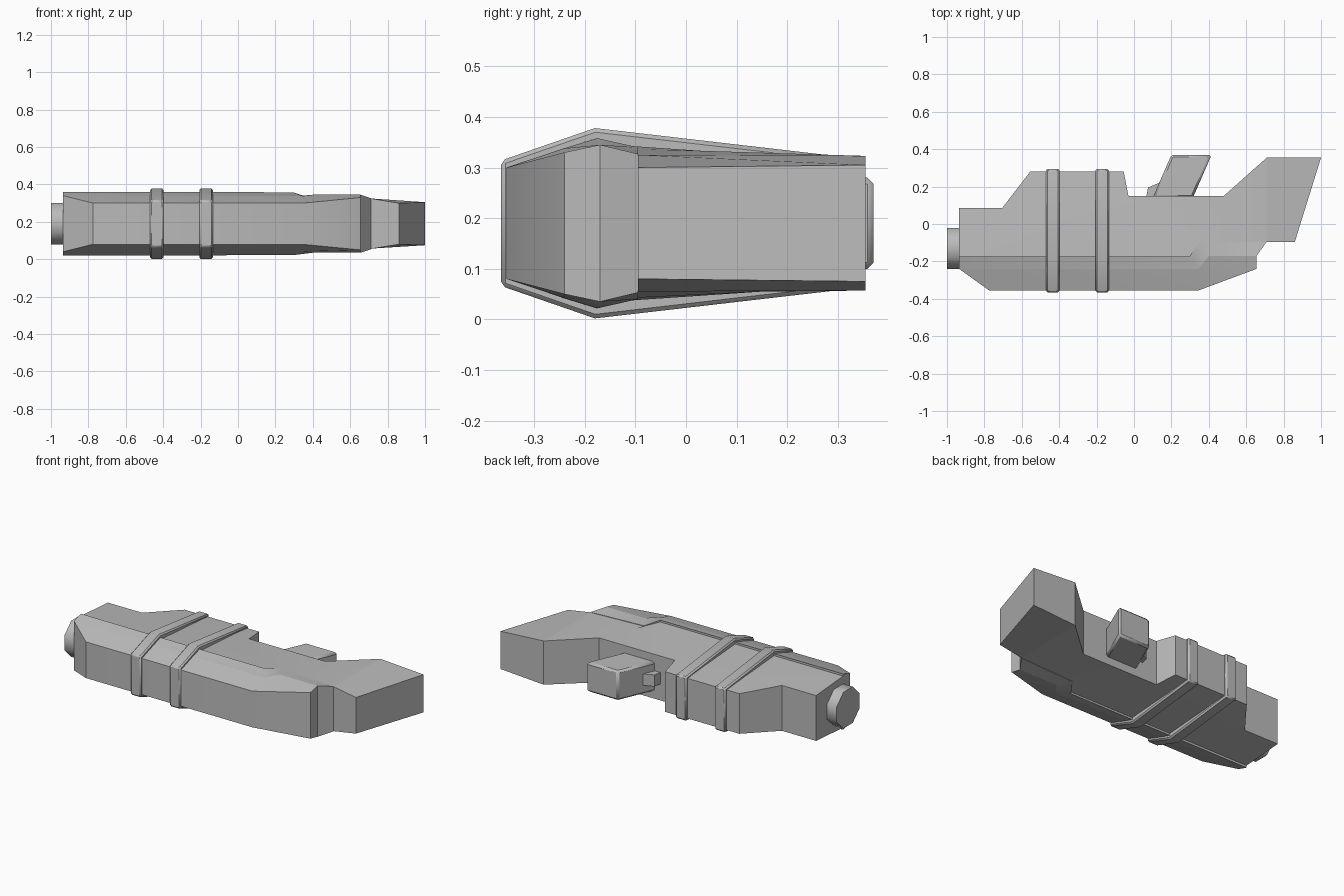
import bpy, bmesh, math
from mathutils import Matrix

cube = bpy.data.objects.get("Cube")
if cube:
    bpy.data.objects.remove(cube, do_unlink=True)

MID = 0.19  # height of the symmetry plane

grey = bpy.data.materials.new("plain_grey")
grey.use_nodes = True
grey.diffuse_color = (0.5, 0.5, 0.5, 1)
grey.node_tree.nodes["Principled BSDF"].inputs["Base Color"].default_value = (0.5, 0.5, 0.5, 1)


def finish(name, bm, smooth=30, bevel=0):
    bmesh.ops.recalc_face_normals(bm, faces=bm.faces)
    mesh = bpy.data.meshes.new(name)
    bm.to_mesh(mesh)
    bm.free()
    mesh.materials.append(grey)
    mesh.shade_smooth()
    mesh.set_sharp_from_angle(angle=math.radians(smooth))
    obj = bpy.data.objects.new(name, mesh)
    bpy.context.collection.objects.link(obj)
    if bevel:
        mod = obj.modifiers.new("edge_bevel", "BEVEL")
        mod.width = bevel
        mod.segments = 1
        mod.limit_method = "ANGLE"
        mod.angle_limit = math.radians(40)
    return obj


def slab(name, points, patches=None, bevel=0):
    """Plan outline of (x, y, half height), mirrored about the middle plane."""
    bm = bmesh.new()
    top = [bm.verts.new((x, y, MID + h)) for x, y, h in points]
    low = [bm.verts.new((x, y, MID - h)) for x, y, h in points]
    n = len(points)
    for patch in patches or [range(n)]:
        bm.faces.new([top[i] for i in patch])
        bm.faces.new([low[i] for i in reversed(patch)])
    for i in range(n):
        j = (i + 1) % n
        bm.faces.new((top[i], low[i], low[j], top[j]))
    return finish(name, bm, bevel=bevel)


# Sloped armour along the front
slab("front_shell",
     [(-.935, -.24, .15), (-.775, -.355, .11), (.345, -.355, .11), (.655, -.24, .14),
      (.655, -.17, .155), (.40, -.17, .155), (.345, -.24, .148)],
     [(0, 1, 2, 6), (2, 3, 5, 6), (3, 4, 5)])

# Raised strip with a jog, between the shell and the body
slab("ridge_strip",
     [(-.935, -.24, .15), (.345, -.24, .148), (.40, -.17, .155), (.655, -.17, .155),
      (.71, -.095, .137), (.35, -.095, .15), (.295, -.175, .168), (-.935, -.175, .17)],
     [(0, 1, 6, 7), (1, 2, 5, 6), (2, 3, 4, 5)])

# Main body, thinning toward the back
slab("main_body",
     [(-.935, -.175, .157), (.295, -.175, .157), (.35, -.095, .147), (.71, -.095, .135),
      (.71, .355, .133), (.48, .15, .135), (-.03, .15, .135), (-.055, .28, .122),
      (-.555, .28, .122), (-.705, .085, .138), (-.935, .085, .138)],
     [(0, 1, 9, 10), (1, 6, 9), (6, 7, 8, 9), (1, 2, 5, 6), (2, 3, 4, 5)])

# Tapered end block
slab("tail_stock",
     [(.71, -.095, .135), (.86, -.095, .11), (1, .355, .115), (.71, .355, .133)])

# Two bands wrapped round the body
for label, x in (("outer", -.47), ("inner", -.207)):
    bm = bmesh.new()
    half = [(-.365, .124), (-.18, .188), (.295, .133)]
    ring = half + [(y, -h) for y, h in reversed(half)]
    face = bm.faces.new([bm.verts.new((x, y, MID + h)) for y, h in ring])
    side = bmesh.ops.extrude_face_region(bm, geom=[face])["geom"]
    bmesh.ops.translate(bm, vec=(.072, 0, 0),
                        verts=[v for v in side if isinstance(v, bmesh.types.BMVert)])
    finish(label + "_band", bm, bevel=.008)

# Eight-sided muzzle
bm = bmesh.new()
spin = Matrix.Translation((-.96, -.13, MID)) @ Matrix.Rotation(math.pi / 2, 4, "Y") \
    @ Matrix.Rotation(math.pi / 8, 4, "Z")
bmesh.ops.create_cone(bm, cap_ends=True, segments=8, radius1=.119, radius2=.119,
                      depth=.08, matrix=spin)
finish("muzzle", bm, smooth=50)

# Slanted handle with a small trigger nub
slab("handle", [(.10, .14, .09), (.315, .14, .09), (.415, .37, .09), (.20, .37, .09)], bevel=.012)
slab("trigger_nub", [(.065, .14, .035), (.13, .14, .035), (.145, .225, .035), (.075, .195, .035)])
